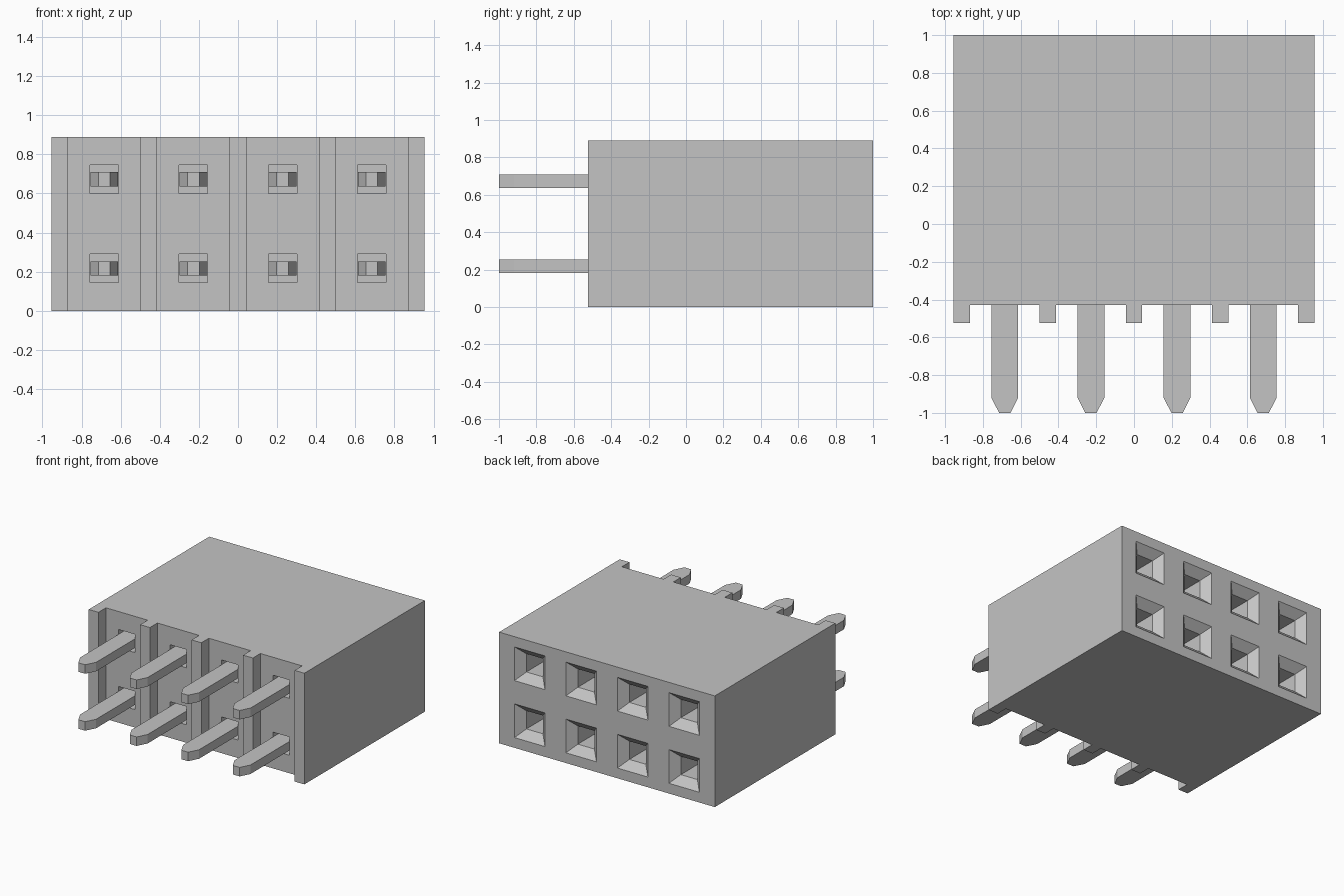
import bpy
import bmesh

if "Cube" in bpy.data.objects:
    bpy.data.objects.remove(bpy.data.objects["Cube"], do_unlink=True)

PITCH = 0.456
HALF_W, HEIGHT = 0.955, 0.89
FRONT, RIB_FRONT, BACK = -0.43, -0.525, 1.0
COLS = [(i - 1.5) * PITCH for i in range(4)]
ROWS = [HEIGHT / 2 - PITCH / 2, HEIGHT / 2 + PITCH / 2]

grey = bpy.data.materials.new("plain grey")
grey.use_nodes = True
colour = (0.55, 0.55, 0.55, 1)
grey.diffuse_color = colour
grey.node_tree.nodes["Principled BSDF"].inputs["Base Color"].default_value = colour


def prism(bm, profile, z0, z1):
    """Extrude an xy outline from z0 to z1."""
    face = bm.faces.new([bm.verts.new((x, y, z0)) for x, y in profile])
    top = bmesh.ops.extrude_face_region(bm, geom=[face])["geom"]
    for v in top:
        if isinstance(v, bmesh.types.BMVert):
            v.co.z = z1


def square_loft(bm, x, z, sections):
    """Square rings along y, each given as (y, half size)."""
    rings = []
    for y, h in sections:
        rings.append([bm.verts.new((x + a * h, y, z + b * h))
                      for a, b in ((-1, -1), (1, -1), (1, 1), (-1, 1))])
    bm.faces.new(rings[0])
    bm.faces.new(rings[-1])
    for r, s in zip(rings, rings[1:]):
        for i in range(4):
            j = (i + 1) % 4
            bm.faces.new((r[i], r[j], s[j], s[i]))


def finish(bm, name):
    bmesh.ops.recalc_face_normals(bm, faces=bm.faces[:])
    mesh = bpy.data.meshes.new(name)
    bm.to_mesh(mesh)
    bm.free()
    mesh.materials.append(grey)
    obj = bpy.data.objects.new(name, mesh)
    bpy.context.collection.objects.link(obj)
    return obj


# Housing with five vertical ribs on the front
outline = []
for i in range(5):
    centre = (i - 2) * PITCH
    left = max(centre - 0.043, -HALF_W)
    right = min(centre + 0.043, HALF_W)
    if i == 0:
        left = -HALF_W
    else:
        outline.append((left, FRONT))
    if i == 4:
        right = HALF_W
    outline += [(left, RIB_FRONT), (right, RIB_FRONT)]
    if i < 4:
        outline.append((right, FRONT))
outline += [(HALF_W, BACK), (-HALF_W, BACK)]
bm = bmesh.new()
prism(bm, outline, 0, HEIGHT)
housing = finish(bm, "housing")

# Funnelled sockets at the back and shallow pin recesses at the front
bm = bmesh.new()
for x in COLS:
    for z in ROWS:
        square_loft(bm, x, z, [(1.02, 0.155), (0.938, 0.073), (-0.2, 0.073)])
        square_loft(bm, x, z, [(-0.5, 0.073), (-0.33, 0.073)])
cutter = finish(bm, "hole_cutter")
cutter.hide_render = True
cut = housing.modifiers.new("holes", "BOOLEAN")
cut.operation = "DIFFERENCE"
cut.solver = "EXACT"
cut.object = cutter
bpy.context.view_layer.objects.active = housing
bpy.ops.object.modifier_apply(modifier="holes")
bpy.data.objects.remove(cutter, do_unlink=True)

# Flat contact pins with tapered tips
for row, z in zip(("lower", "upper"), ROWS):
    for n, x in enumerate(COLS, 1):
        bm = bmesh.new()
        half = [(0.071, -0.31), (0.071, -0.92), (0.03, -1.0)]
        shape = [(x + a, y) for a, y in half] + [(x - a, y) for a, y in reversed(half)]
        prism(bm, shape, z - 0.036, z + 0.036)
        finish(bm, f"{row}_pin_{n}")
